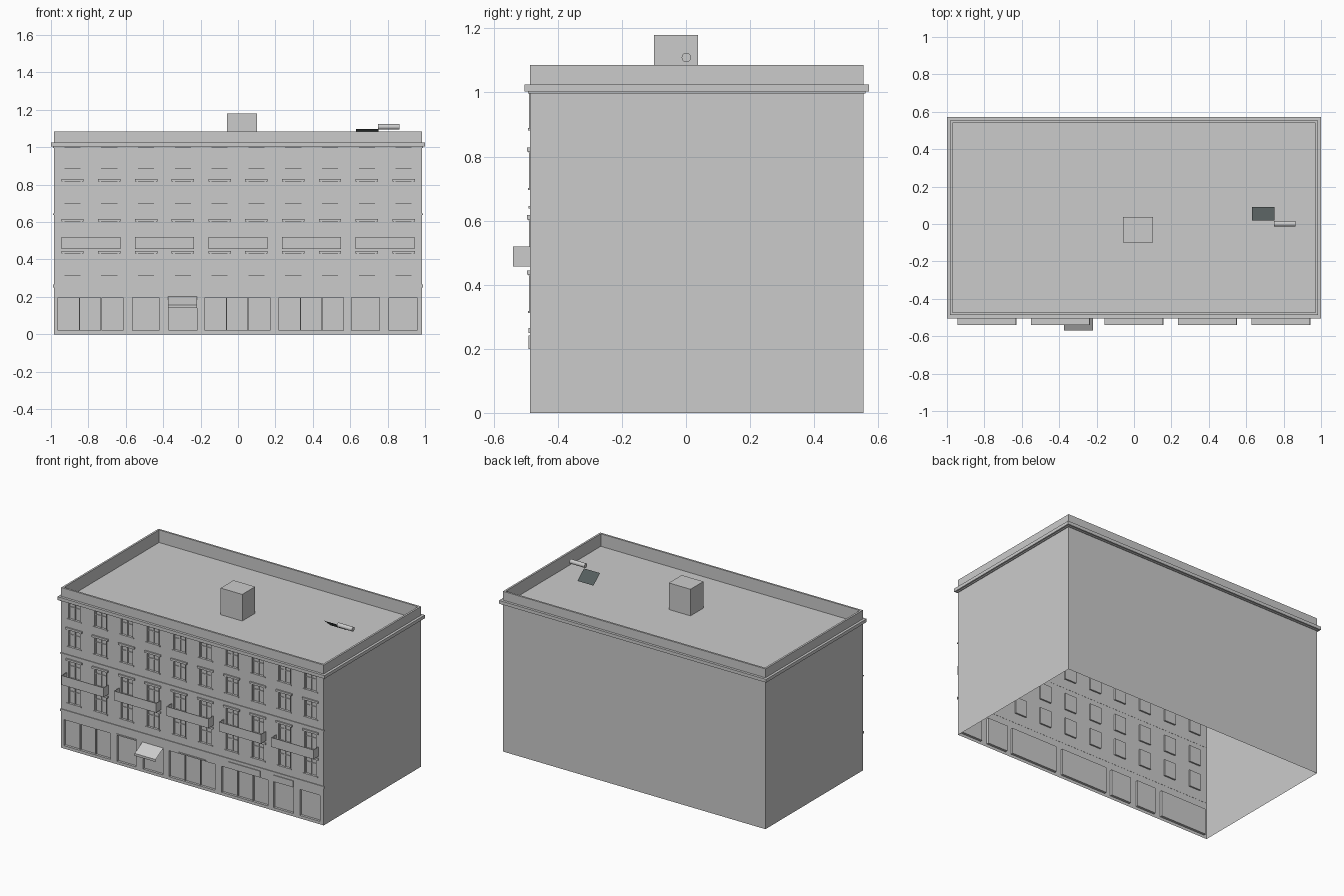
import bpy
import bmesh
import math

cube = bpy.data.objects.get("Cube")
if cube:
    bpy.data.objects.remove(cube, do_unlink=True)


def material(name, rgb):
    m = bpy.data.materials.new(name)
    m.use_nodes = True
    m.diffuse_color = (*rgb, 1)
    m.node_tree.nodes["Principled BSDF"].inputs["Base Color"].default_value = (*rgb, 1)
    return m


STONE = material("pale_grey", (0.6, 0.6, 0.6))
PANEL = material("dark_slate", (0.09, 0.11, 0.11))


def make(name, bm, mat=STONE):
    mesh = bpy.data.meshes.new(name)
    bm.to_mesh(mesh)
    bm.free()
    mesh.materials.append(mat)
    ob = bpy.data.objects.new(name, mesh)
    bpy.context.collection.objects.link(ob)
    return ob


def add_box(bm, x0, x1, y0, y1, z0, z1):
    verts = bmesh.ops.create_cube(bm, size=1)["verts"]
    for v in verts:
        v.co = (x1 if v.co.x > 0 else x0, y1 if v.co.y > 0 else y0, z1 if v.co.z > 0 else z0)
    return verts


def boxes(name, items):
    bm = bmesh.new()
    for item in items:
        add_box(bm, *item)
    return make(name, bm)


def ring(name, out, thick, z0, z1):
    """Rectangular band around the walls, projecting by out."""
    x, a, b = HALF + out, FRONT - out, BACK + out
    boxes(name, [(-x, x, a, a + thick, z0, z1), (-x, x, b - thick, b, z0, z1),
                 (-x, -x + thick, a + thick, b - thick, z0, z1),
                 (x - thick, x, a + thick, b - thick, z0, z1)])


def sheet(name, points, x0, x1, mat=STONE):
    """Thin sheet: a y-z profile swept along x."""
    bm = bmesh.new()
    pairs = [[bm.verts.new((x, y, z)) for x in (x0, x1)] for y, z in points]
    for a, b in zip(pairs, pairs[1:]):
        bm.faces.new((a[0], b[0], b[1], a[1]))
    return make(name, bm, mat)


HALF, FRONT, BACK, ROOF, TOP = 0.983, -0.487, 0.554, 1.0, 1.085
COLUMNS = [-0.885 + 0.1967 * i for i in range(10)]
ROWS = [0.318, 0.49, 0.702, 0.889]          # bottoms of the window rows
WIN_W, WIN_H, WIN_DEEP, SHOP_DEEP = 0.043, 0.111, 0.01, 0.016
SHOPS = [(-0.963, -0.615, 3), (-0.565, -0.423, 1), (-0.37, -0.22, 1), (-0.177, 0.17, 3),
         (0.218, 0.565, 3), (0.608, 0.757, 1), (0.806, 0.957, 1)]
SHOP_LOW, SHOP_HIGH = 0.02, 0.196

# Walls and roof: recessed openings, open underneath
walls = boxes("walls_and_roof", [(-HALF, HALF, FRONT, BACK, 0, ROOF)])
cuts = [(x - WIN_W, x + WIN_W, FRONT - 0.1, FRONT + WIN_DEEP, z, min(z + WIN_H, ROOF - 0.002))
        for x in COLUMNS for z in ROWS]
cuts += [(a, b, FRONT - 0.1, FRONT + SHOP_DEEP, SHOP_LOW, SHOP_HIGH) for a, b, n in SHOPS]
cutter = boxes("opening_cutter", cuts)
cutter.hide_render = True
mod = walls.modifiers.new("openings", "BOOLEAN")
mod.operation, mod.solver, mod.object = "DIFFERENCE", "EXACT", cutter
bpy.context.view_layer.objects.active = walls
bpy.ops.object.modifier_apply(modifier=mod.name)
bpy.data.objects.remove(cutter, do_unlink=True)
bm = bmesh.new()
bm.from_mesh(walls.data)
bottom = [f for f in bm.faces if all(v.co.z < 0.001 for v in f.verts)]
bmesh.ops.delete(bm, geom=bottom, context="FACES_ONLY")
bm.to_mesh(walls.data)
bm.free()

# Parapet, cornice and string courses
ring("parapet", 0, 0.013, ROOF, TOP)
ring("cornice", 0.017, 0.017, 1.003, 1.025)
ring("cornice_lower_step", 0.006, 0.006, 0.996, 1.003)
for name, z, h in (("ground_floor_ledge", 0.25, 0.015), ("middle_ledge", 0.638, 0.007)):
    boxes(name, [(-HALF - 0.005, HALF + 0.005, FRONT - 0.005, FRONT + 0.001, z, z + h)])

# Window bars, jambs, sills and lintels
bars, jambs, sills, lintels = [], [], [], []
glass = FRONT + WIN_DEEP
for x in COLUMNS:
    for z in ROWS:
        top = min(z + WIN_H, ROOF - 0.002)
        bars.append((x - 0.004, x + 0.004, glass - 0.006, glass, z, top))
        for s in (-1, 1):
            edges = sorted((x + s * WIN_W, x + s * (WIN_W - 0.005)))
            bars.append((*edges, glass - 0.006, glass, z, top))
            edges = sorted((x + s * 0.004, x + s * (WIN_W - 0.005)))
            bars.append((*edges, glass - 0.005, glass, z + 0.077, z + 0.082))
            edges = sorted((x + s * WIN_W, x + s * (WIN_W + 0.005)))
            jambs.append((*edges, FRONT - 0.003, FRONT, z, top))
        sills.append((x - 0.054, x + 0.054, FRONT - 0.006, FRONT, z - 0.007, z))
        if z < ROWS[-1]:
            lintels.append((x - 0.06, x + 0.06, FRONT - 0.009, FRONT, top + 0.003, top + 0.016))
            lintels.append((x - 0.052, x + 0.052, FRONT - 0.005, FRONT, top, top + 0.003))
boxes("window_bars", bars)
boxes("window_jambs", jambs)
boxes("window_sills", sills)
boxes("window_lintels", lintels)

# Shop front mullions
mullions = []
for a, b, n in SHOPS:
    for k in range(1, n):
        x = a + (b - a) * k / n
        mullions.append((x - 0.003, x + 0.003, FRONT + 0.006, FRONT + SHOP_DEEP, SHOP_LOW, SHOP_HIGH))
boxes("shop_mullions", mullions)

# Shop signs and blind boxes above the shop fronts
boxes("shop_signs", [(a, b, FRONT - 0.005, FRONT, 0.2, 0.242) for a, b in ((0.272, 0.508), (0.61, 0.757))])
boxes("blind_boxes", [(a, b, FRONT - 0.005, FRONT, 0.199, 0.207) for a, b in ((-0.567, -0.42), (-0.105, 0.1))])

# Awning over the third shop
sheet("awning", [(FRONT, 0.202), (-0.57, 0.156), (-0.57, 0.14)], -0.375, -0.218)

# Balconies: floor slab with a solid parapet on three sides
for i in range(5):
    x, half, y, t = -0.787 + 0.393 * i, 0.158, -0.54, 0.004
    boxes("balcony_%d" % (i + 1), [
        (x - half, x + half, y, FRONT, 0.457, 0.463),
        (x - half, x + half, y, y + t, 0.463, 0.52),
        (x - half, x - half + t, y + t, FRONT, 0.463, 0.52),
        (x + half - t, x + half, y + t, FRONT, 0.463, 0.52)])

# Roof hut, tilted panel and horizontal tank
boxes("roof_hut", [(-0.06, 0.102, -0.1, 0.038, ROOF, 1.18)])
sheet("tilted_panel", [(0.09, 1.04), (0.02, 1.098)], 0.63, 0.75, PANEL)
bpy.ops.mesh.primitive_cylinder_add(vertices=24, radius=0.0145, depth=0.113,
                                    location=(0.806, 0.001, 1.109), rotation=(0, math.pi / 2, 0))
tank = bpy.context.object
tank.name = "roof_tank"
tank.data.materials.append(STONE)
bpy.ops.object.shade_smooth_by_angle()
